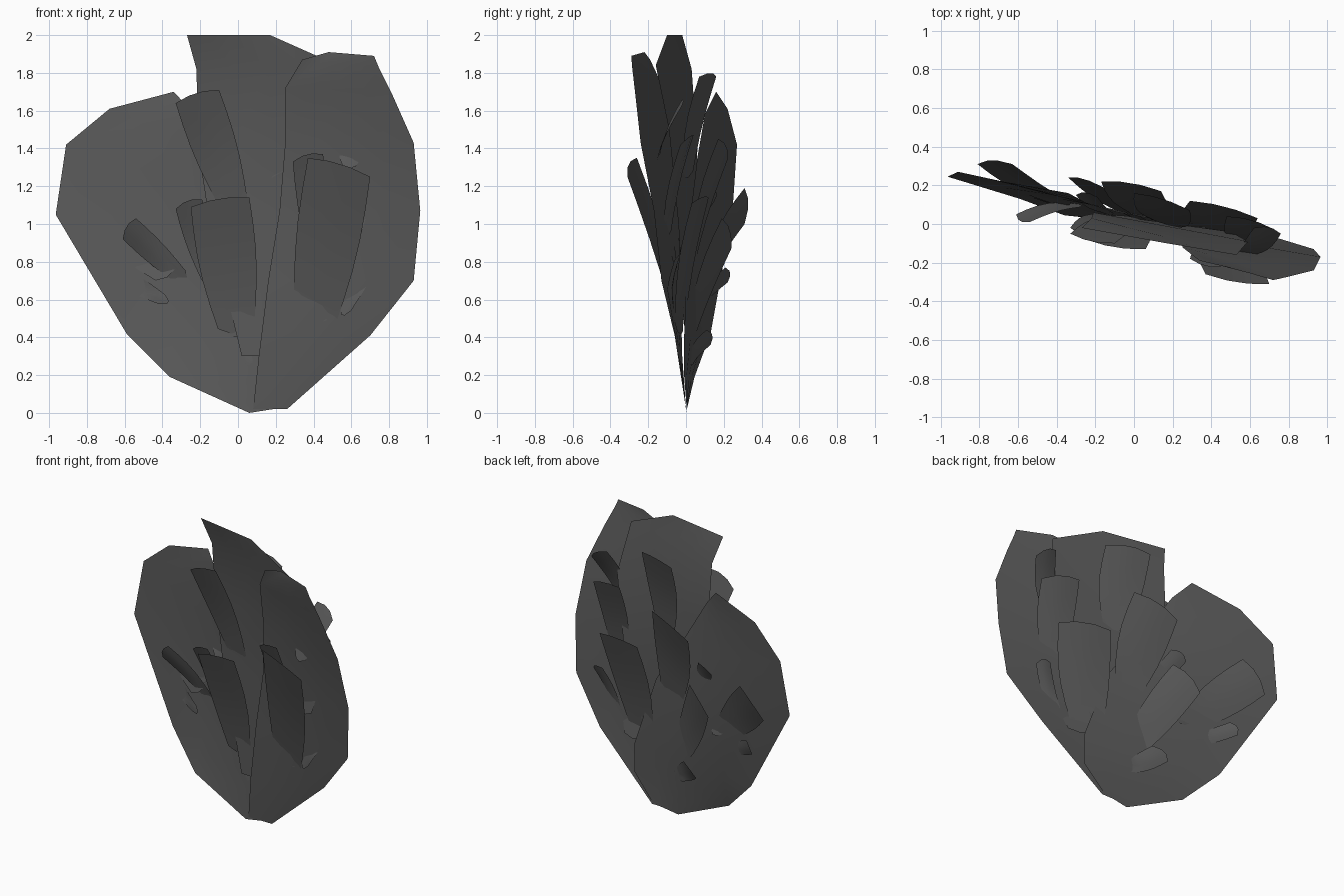
import bpy, math
from mathutils import Vector

dark = bpy.data.materials.new("dark_grey")
dark.diffuse_color = (0.1, 0.1, 0.1, 1)


def sheet(name, rows):
    """Make one thin sheet from rows of points."""
    n = len(rows[0])
    verts = [p for r in rows for p in r]
    faces = [(i * n + j, i * n + j + 1, (i + 1) * n + j + 1, (i + 1) * n + j)
             for i in range(len(rows) - 1) for j in range(n - 1)]
    me = bpy.data.meshes.new(name)
    me.from_pydata(verts, [], faces)
    for p in me.polygons:
        p.use_smooth = True
    me.materials.append(dark)
    ob = bpy.data.objects.new(name, me)
    bpy.context.collection.objects.link(ob)
    return ob


def panel(name, left, right, cols=4):
    """Large leaf lofted between a left and a right edge."""
    sheet(name, [[Vector(a).lerp(Vector(b), j / cols) for j in range(cols + 1)]
                 for a, b in zip(left, right)])


def scale_leaf(name, a, b, base, side, taper=0.62):
    """Small leaf: tip edge a-b, narrowing to a base centre; side -1 front, +1 back."""
    a, b, base = Vector(a), Vector(b), Vector(base)
    mid, half = (a + b) / 2, (b - a) / 2
    up = (mid - base).normalized()
    rows = []
    for i in range(6):
        t = i / 5
        w = taper + (1 - taper) * t + 0.16 * math.sin(math.pi * t)
        c = base.lerp(mid, t)
        row = []
        for s in (-1, -0.33, 0.33, 1):
            crown = 1 - s * s
            p = c + half * s * w + up * crown * (0.02 * t - 0.04 * (1 - t))
            p.y += side * (0.012 * crown * t - 0.018 * math.sin(math.pi * t))
            row.append(p)
        rows.append(row)
    sheet(name, rows)


# three large overlapping leaves
panel("left_leaf",
      [(.06, 0, 0), (-.36, .045, .19), (-.59, .13, .42), (-.965, .245, 1.05),
       (-.91, .27, 1.42), (-.68, .22, 1.61), (-.34, .16, 1.70)],
      [(.25, .005, .03), (.40, -.01, .2), (.40, -.01, .4), (.22, .01, .9),
       (.08, .03, 1.1), (-.08, .06, 1.35), (-.23, .10, 1.58)])
panel("middle_leaf",
      [(.02, .01, .3), (-.15, .05, 1.0), (-.21, .06, 1.4), (-.22, .03, 1.82), (-.27, -.02, 2)],
      [(.25, 0, .3), (.5, -.04, 1.0), (.59, -.09, 1.5), (.53, -.16, 1.84), (.17, -.1, 2)])
panel("right_leaf",
      [(.08, 0, .02), (.11, -.02, .3), (.16, -.03, .7), (.22, -.04, 1.07),
       (.25, -.08, 1.43), (.25, -.12, 1.72), (.34, -.19, 1.87), (.48, -.22, 1.91)],
      [(.26, 0, .02), (.70, -.06, .41), (.93, -.13, .70), (.965, -.17, 1.07),
       (.93, -.24, 1.43), (.81, -.27, 1.7), (.745, -.285, 1.83), (.72, -.29, 1.89)])

# small leaves on the front: tip corners, base centre
front = [
    ((-.33, -.05, 1.64), (-.10, -.10, 1.71), (-.02, .03, 1.10)),
    ((-.25, -.08, 1.09), (.06, -.13, 1.14), (-.01, .03, .46)),
    ((-.33, -.02, 1.08), (-.19, -.06, 1.13), (-.15, .04, .72)),
    ((.37, -.26, 1.35), (.70, -.31, 1.25), (.40, -.03, .46)),
    ((.29, -.18, 1.33), (.45, -.22, 1.37), (.43, -.06, .80)),
    ((-.61, .05, .92), (-.54, .01, 1.03), (-.30, .10, .72)),
]
for i, (a, b, c) in enumerate(front):
    scale_leaf("front_small_leaf_%d" % (i + 1), a, b, c, -1)

# small leaves on the back
back = [
    ((.76, -.05, 1.58), (.62, -.02, 1.66), (.58, -.15, 1.33)),
    ((.73, -.03, 1.42), (.48, .04, 1.47), (.57, -.10, .95)),
    ((.64, .03, 1.11), (.29, .12, 1.14), (.36, -.03, .50)),
    ((.75, -.06, .81), (.66, -.03, .84), (.57, -.08, .55)),
    ((.29, .07, 1.78), (.00, .16, 1.78), (.15, .01, 1.28)),
    ((.14, .17, 1.45), (-.17, .22, 1.34), (.08, .04, .86)),
    ((-.16, .19, 1.03), (-.34, .24, .87), (.02, .03, .45)),
    ((-.63, .31, 1.19), (-.81, .31, 1.00), (-.38, .11, .76)),
    ((-.06, .11, .44), (-.17, .13, .36), (.04, .03, .28)),
    ((-.61, .21, .77), (-.66, .22, .69), (-.40, .10, .60)),
    ((-.19, .14, 1.17), (-.30, .15, 1.12), (-.14, .06, .95)),
]
for i, (a, b, c) in enumerate(back):
    scale_leaf("back_small_leaf_%d" % (i + 1), a, b, c, 1)
